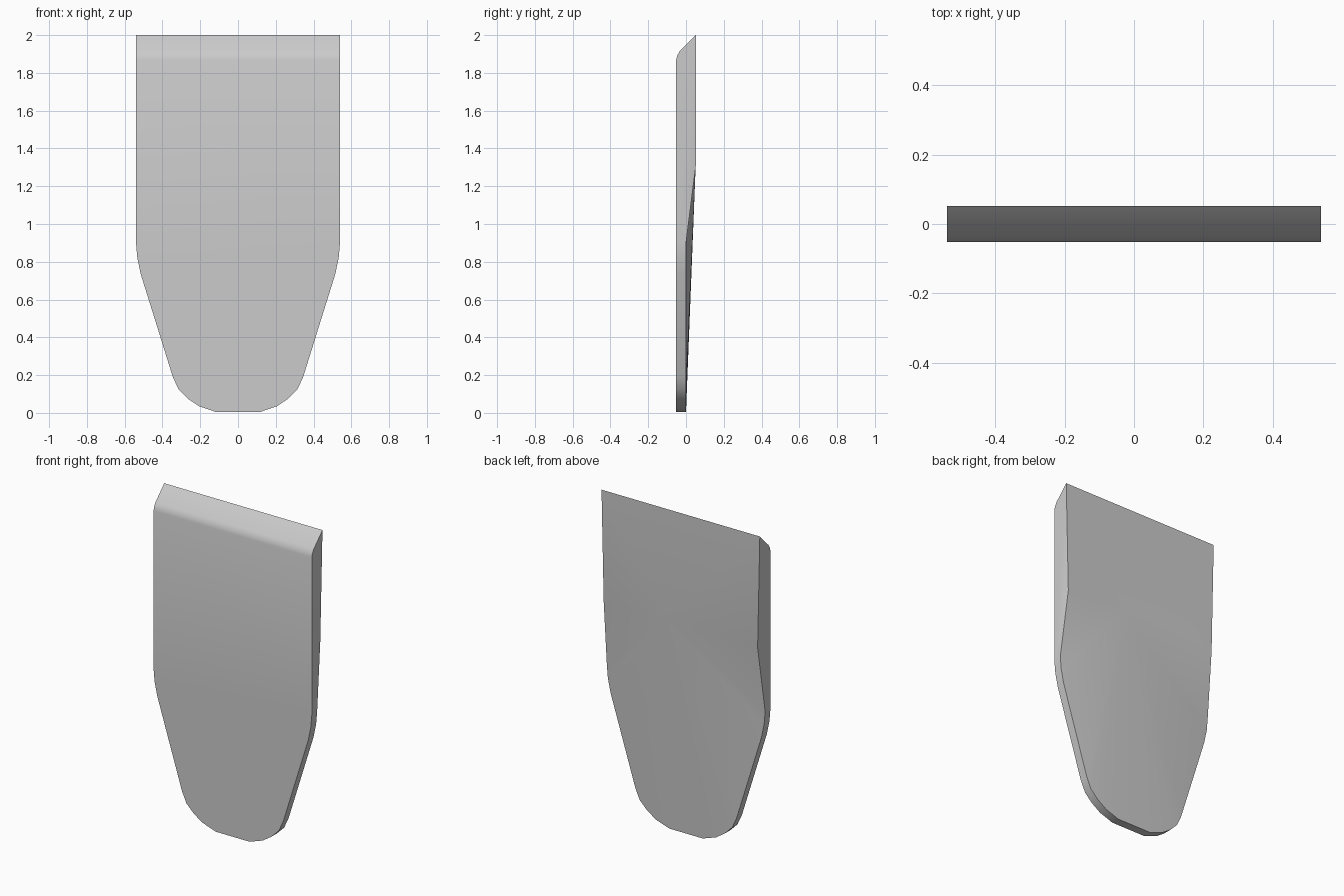
import bpy, bmesh, math

cube = bpy.data.objects.get("Cube")
if cube:
    bpy.data.objects.remove(cube)

FRONT, BACK, HALF = -0.052, 0.052, 0.54

# Half outline of the tapered lower end (x, z) and the rounded top bevel (y, z)
taper = [(HALF, 0.9), (0.533, 0.82), (0.515, 0.735), (0.345, 0.19), (0.315, 0.125),
         (0.265, 0.075), (0.205, 0.035), (0.115, 0.004)]
bevel = [(FRONT, 1.87), (-0.046, 1.892), (-0.034, 1.914), (BACK, 2.0)]

bm = bmesh.new()


def make_side(s):
    """Rim vertices for one side: front taper, back taper, bevel, back kink."""
    front = [bm.verts.new((s * x, FRONT, z)) for x, z in taper]
    back = [bm.verts.new((s * x, 0.0, z)) for x, z in taper]
    top = [bm.verts.new((s * HALF, y, z)) for y, z in bevel]
    kink = bm.verts.new((s * 0.525, BACK, 1.31))
    # Side wall, thinning below the kink
    bm.faces.new([front[0]] + top)
    bm.faces.new((front[0], top[-1], kink))
    bm.faces.new((front[0], kink, back[0]))
    for i in range(len(taper) - 1):
        bm.faces.new((front[i], back[i], back[i + 1], front[i + 1]))
    return front, back, top, kink


lf, lb, lt, lk = make_side(1)
rf, rb, rt, rk = make_side(-1)

# Flat front, bottom strip and top bevel
bm.faces.new([lt[0]] + lf + rf[::-1] + [rt[0]])
bm.faces.new((lf[-1], lb[-1], rb[-1], rf[-1]))
for i in range(len(bevel) - 1):
    bm.faces.new((lt[i], lt[i + 1], rt[i + 1], rt[i]))

# Back fans out from a high point to the thin rim
hub = bm.verts.new((0.1, BACK, 1.33))
rim = [lt[-1], lk] + lb + rb[::-1] + [rk, rt[-1]]
for a, b in zip(rim, rim[1:] + rim[:1]):
    bm.faces.new((hub, a, b))

bmesh.ops.recalc_face_normals(bm, faces=bm.faces)
mesh = bpy.data.meshes.new("tapered_plate")
bm.to_mesh(mesh)
bm.free()
plate = bpy.data.objects.new("tapered_plate", mesh)
bpy.context.collection.objects.link(plate)

# Plain grey
grey = bpy.data.materials.new("light_grey")
grey.use_nodes = True
grey.diffuse_color = (0.6, 0.6, 0.6, 1)
grey.node_tree.nodes["Principled BSDF"].inputs["Base Color"].default_value = (0.6, 0.6, 0.6, 1)
mesh.materials.append(grey)

bpy.ops.object.select_all(action="DESELECT")
plate.select_set(True)
bpy.context.view_layer.objects.active = plate
bpy.ops.object.shade_smooth_by_angle(angle=math.radians(35))
